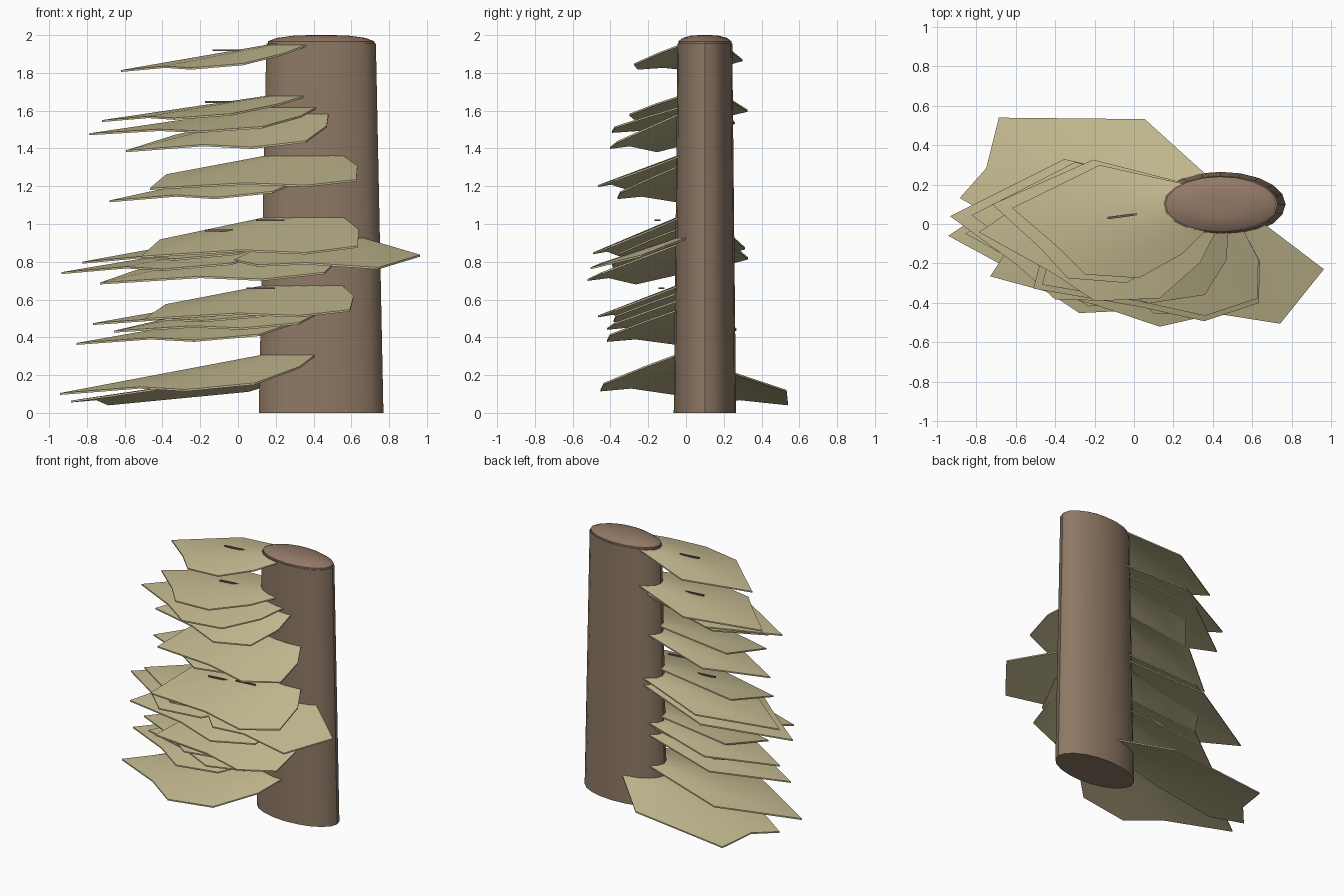
import bpy, bmesh, math

if "Cube" in bpy.data.objects:
    bpy.data.objects.remove(bpy.data.objects["Cube"])

CX, CY = 0.44, 0.10      # trunk axis
SQUASH = 0.5             # trunk and shelves are flattened in y


def material(name, rgb):
    m = bpy.data.materials.new(name)
    m.diffuse_color = (*rgb, 1)
    m.use_nodes = True
    m.node_tree.nodes["Principled BSDF"].inputs["Base Color"].default_value = m.diffuse_color
    return m


BARK = material("bark brown", (0.27, 0.19, 0.13))
TOP = material("cut wood brown", (0.29, 0.19, 0.135))
CREAM = material("fungus cream", (0.55, 0.49, 0.28))
DARK = material("twig brown", (0.16, 0.11, 0.08))


def finish(name, bm, *mats):
    bmesh.ops.recalc_face_normals(bm, faces=bm.faces)
    me = bpy.data.meshes.new(name)
    bm.to_mesh(me)
    bm.free()
    ob = bpy.data.objects.new(name, me)
    for m in mats:
        me.materials.append(m)
    bpy.context.collection.objects.link(ob)
    return ob


def polar(r, deg, z):
    a = math.radians(deg)
    return (CX + r * math.cos(a), CY + SQUASH * r * math.sin(a), z)


def smooth(ob):
    bpy.ops.object.select_all(action='DESELECT')
    ob.select_set(True)
    bpy.context.view_layer.objects.active = ob
    bpy.ops.object.shade_smooth_by_angle(angle=math.radians(30))


# Lathed solids: the trunk and its domed cut top
def lathe(name, profile, mat, sides=20):
    bm = bmesh.new()
    rings = [[bm.verts.new(polar(r, 360 * i / sides, z)) for i in range(sides)]
             for r, z in profile]
    for a, b in zip(rings, rings[1:]):
        for i in range(sides):
            j = (i + 1) % sides
            bm.faces.new((a[i], a[j], b[j], b[i]))
    bm.faces.new(rings[0])
    bm.faces.new(rings[-1])
    smooth(finish(name, bm, mat))


lathe("trunk", [(0.33, 0), (0.29, 1.955)], BARK)
lathe("trunk_top", [(0.282, 1.95), (0.282, 1.967), (0.235, 1.985), (0.14, 1.998), (0.05, 2.0)], TOP)

# Shelf fungi: ragged fans (angle offset, share of reach) around the trunk
OUTLINE = [(-60, 0), (-45, 0.58), (-10, 1), (16, 0.84), (34, 0.91), (49, 0.74), (57, 0.33), (62, 0)]
INNER = 0.28


def shelf(index, z0, direction, reach, tip_z, span=1.0, flip=1):
    bm = bmesh.new()
    loops = []
    for share in (0, 0.5, 1):
        row = []
        for off, f in OUTLINE:
            r = INNER + f * share * (reach - INNER)
            z = z0 + (tip_z - z0) * f * share
            row.append(bm.verts.new(polar(r, direction + flip * off * span, z)))
        loops.append(row)
    for a, b in zip(loops, loops[1:]):
        for i in range(len(OUTLINE) - 1):
            bm.faces.new((a[i], a[i + 1], b[i + 1], b[i]))
    bmesh.ops.remove_doubles(bm, verts=bm.verts, dist=0.0005)
    # give the sheet a thin underside
    bmesh.ops.recalc_face_normals(bm, faces=bm.faces)
    if sum(f.normal.z for f in bm.faces) < 0:
        bmesh.ops.reverse_faces(bm, faces=bm.faces)
    top = list(bm.faces)
    copy = bmesh.ops.duplicate(bm, geom=list(bm.verts) + list(bm.edges) + top)
    for v in [g for g in copy["geom"] if isinstance(g, bmesh.types.BMVert)]:
        v.co.z -= 0.01
    bmesh.ops.bridge_loops(bm, edges=[e for e in bm.edges if e.is_boundary])
    smooth(finish(f"shelf_fungus_{index}", bm, CREAM))


# height at trunk, direction, reach, tip height, span, mirror
SHELVES = [
    (1.95, 192, 1.06, 1.815),
    (1.68, 190, 1.16, 1.55),
    (1.62, 203, 1.26, 1.48),
    (1.585, 216, 1.15, 1.39),
    (1.365, 232, 1.22, 1.19),
    (1.31, 205, 1.16, 1.125),
    (1.04, 232, 1.28, 0.83),
    (0.98, 195, 1.27, 0.80),
    (0.93, 195, 1.38, 0.745),
    (0.90, 222, 1.38, 0.69),
    (0.93, 277, 1.25, 0.77, 0.7, -1),
    (0.68, 230, 1.22, 0.50),
    (0.64, 203, 1.24, 0.475),
    (0.60, 214, 1.20, 0.435),
    (0.55, 203, 1.33, 0.37),
    (0.315, 203, 1.42, 0.105),
    (0.22, 150, 1.43, 0.05, 0.8),
]
for n, s in enumerate(SHELVES, 1):
    shelf(n, *s)

# Thin twigs lying level beside the trunk
TWIGS = [(-0.06, 0.04, 1.92), (-0.10, 0.04, 1.645), (0.17, -0.15, 1.02),
         (-0.10, -0.10, 0.965), (0.12, -0.13, 0.66)]
for n, (x, y, z) in enumerate(TWIGS, 1):
    bm = bmesh.new()
    bmesh.ops.create_cube(bm, size=1)
    for v in bm.verts:
        v.co = (x + v.co.x * 0.15, y + v.co.y * 0.012 + v.co.x * 0.02, z + v.co.z * 0.01)
    finish(f"twig_{n}", bm, DARK)
